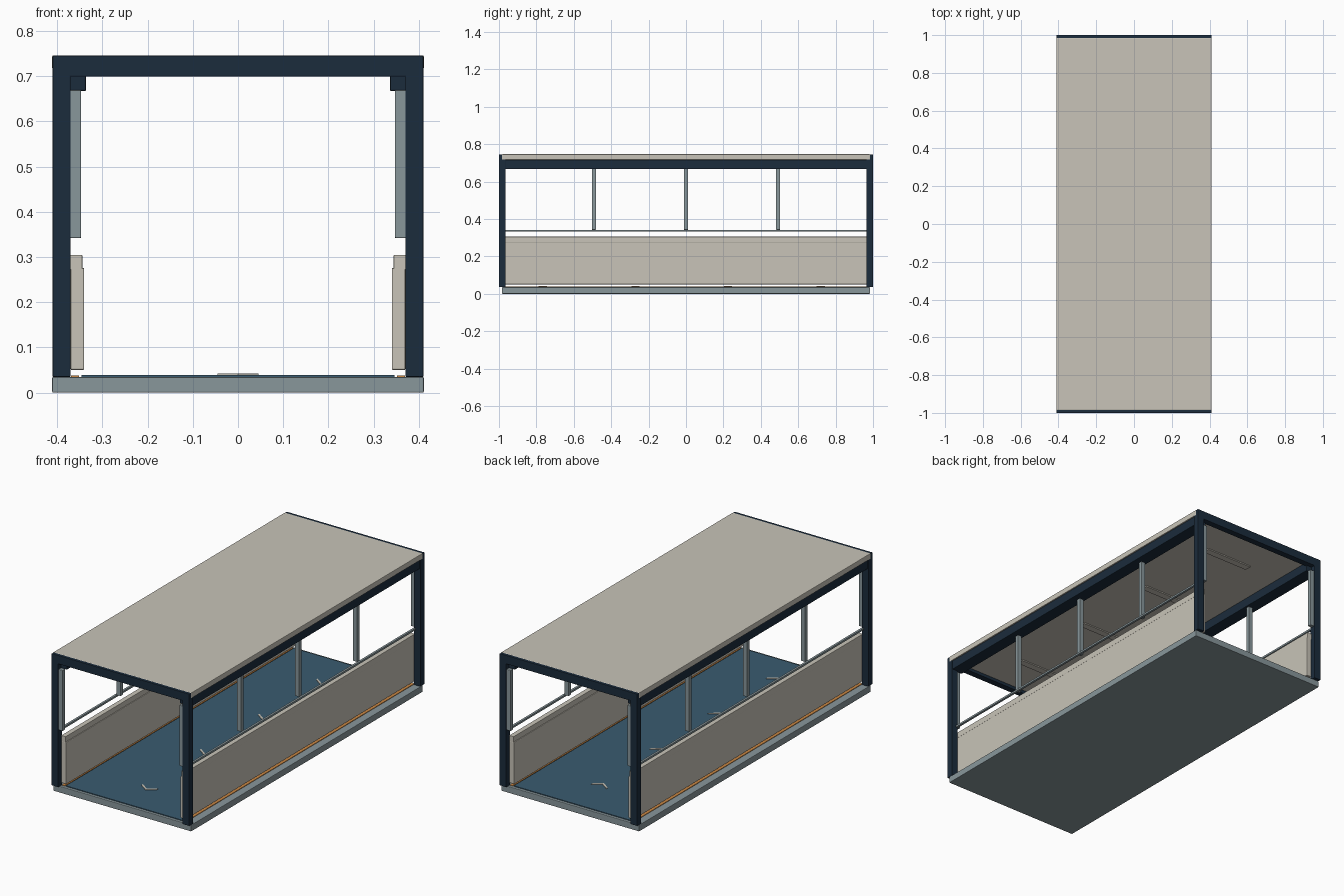
import bpy, bmesh
from mathutils import Matrix

if "Cube" in bpy.data.objects:
    bpy.data.objects.remove(bpy.data.objects["Cube"])

def mat(name, rgb):
    m = bpy.data.materials.new(name)
    m.diffuse_color = (*rgb, 1)
    m.use_nodes = True
    m.node_tree.nodes["Principled BSDF"].inputs["Base Color"].default_value = m.diffuse_color
    return m

NAVY = mat("navy", (0.011, 0.025, 0.045))
CREAM = mat("cream", (0.58, 0.55, 0.48))
GREY = mat("blue_grey", (0.25, 0.31, 0.33))
BLUE = mat("floor_blue", (0.042, 0.105, 0.16))
ORANGE = mat("orange", (0.6, 0.25, 0.06))

def finish(name, bm, m, bevel=0.0):
    bmesh.ops.recalc_face_normals(bm, faces=bm.faces)
    me = bpy.data.meshes.new(name)
    bm.to_mesh(me)
    bm.free()
    me.materials.append(m)
    ob = bpy.data.objects.new(name, me)
    bpy.context.collection.objects.link(ob)
    if bevel:
        b = ob.modifiers.new("bevel", 'BEVEL')
        b.width, b.segments = bevel, 2
    return ob

def box(name, x, y, z, m, bevel=0.0):
    """Box from (min, max) ranges."""
    bm = bmesh.new()
    size = [abs(r[1] - r[0]) for r in (x, y, z)]
    mid = [(r[0] + r[1]) / 2 for r in (x, y, z)]
    bmesh.ops.create_cube(bm, size=1, matrix=Matrix.Translation(mid) @ Matrix.Diagonal((*size, 1)))
    return finish(name, bm, m, bevel)

def prism(name, pts, vec, m, bevel=0.0):
    """Extrude a closed outline along vec."""
    bm = bmesh.new()
    f = bm.faces.new([bm.verts.new(p) for p in pts])
    r = bmesh.ops.extrude_face_region(bm, geom=[f])
    bmesh.ops.translate(bm, vec=vec, verts=[v for v in r["geom"] if isinstance(v, bmesh.types.BMVert)])
    return finish(name, bm, m, bevel)

# base, floor and roof
box("base_slab", (-0.411, 0.411), (-0.985, 0.985), (0, 0.035), GREY, 0.003)
box("floor_panel", (-0.346, 0.346), (-0.97, 0.97), (0.033, 0.039), BLUE)
box("roof_panel", (-0.411, 0.411), (-0.985, 0.985), (0.716, 0.746), CREAM, 0.003)

# portal frames at both ends
for tag, y0 in (("front", -1.0), ("back", 0.965)):
    outline = [(-0.41, 0.035), (-0.41, 0.745), (0.41, 0.745), (0.41, 0.035),
               (0.37, 0.035), (0.37, 0.699), (-0.37, 0.699), (-0.37, 0.035)]
    prism(tag + "_portal_frame", [(x, y0, z) for x, z in outline], (0, 0.035, 0), NAVY, 0.002)

# side assemblies
for tag, s in (("left", -1), ("right", 1)):
    def side(part, x, y, z, m, bevel=0.0):
        box(f"{tag}_{part}", (s * x[0], s * x[1]), y, z, m, bevel)
    side("roof_rail", (0.336, 0.405), (-0.975, 0.975), (0.667, 0.717), NAVY, 0.003)
    side("lower_wall", (0.34, 0.37), (-0.975, 0.975), (0.05, 0.276), CREAM, 0.003)
    side("wall_cap", (0.344, 0.371), (-0.975, 0.975), (0.272, 0.305), CREAM, 0.002)
    side("floor_strip", (0.351, 0.369), (-0.97, 0.97), (0.034, 0.038), ORANGE)
    side("window_sill", (0.370, 0.382), (-0.97, 0.97), (0.332, 0.342), GREY)
    for i in range(5):
        y = -0.985 + i * 0.4925
        side(f"mullion_{i}", (0.347, 0.372), (y - 0.011, y + 0.011), (0.342, 0.669), GREY, 0.002)

# ceiling slots and floor arrows, one pair per bay
for i in range(4):
    y = -0.743 + i * 0.4953
    box(f"ceiling_light_{i}", (-0.14, 0.14), (y - 0.019, y + 0.019), (0.71, 0.717), CREAM)
    a = y - 0.045
    arrow = [(0, a), (0.045, a + 0.032), (0.045, a + 0.044),
             (0, a + 0.012), (-0.045, a + 0.044), (-0.045, a + 0.032)]
    prism(f"floor_arrow_{i}", [(x, v, 0.038) for x, v in arrow], (0, 0, 0.004), CREAM)
